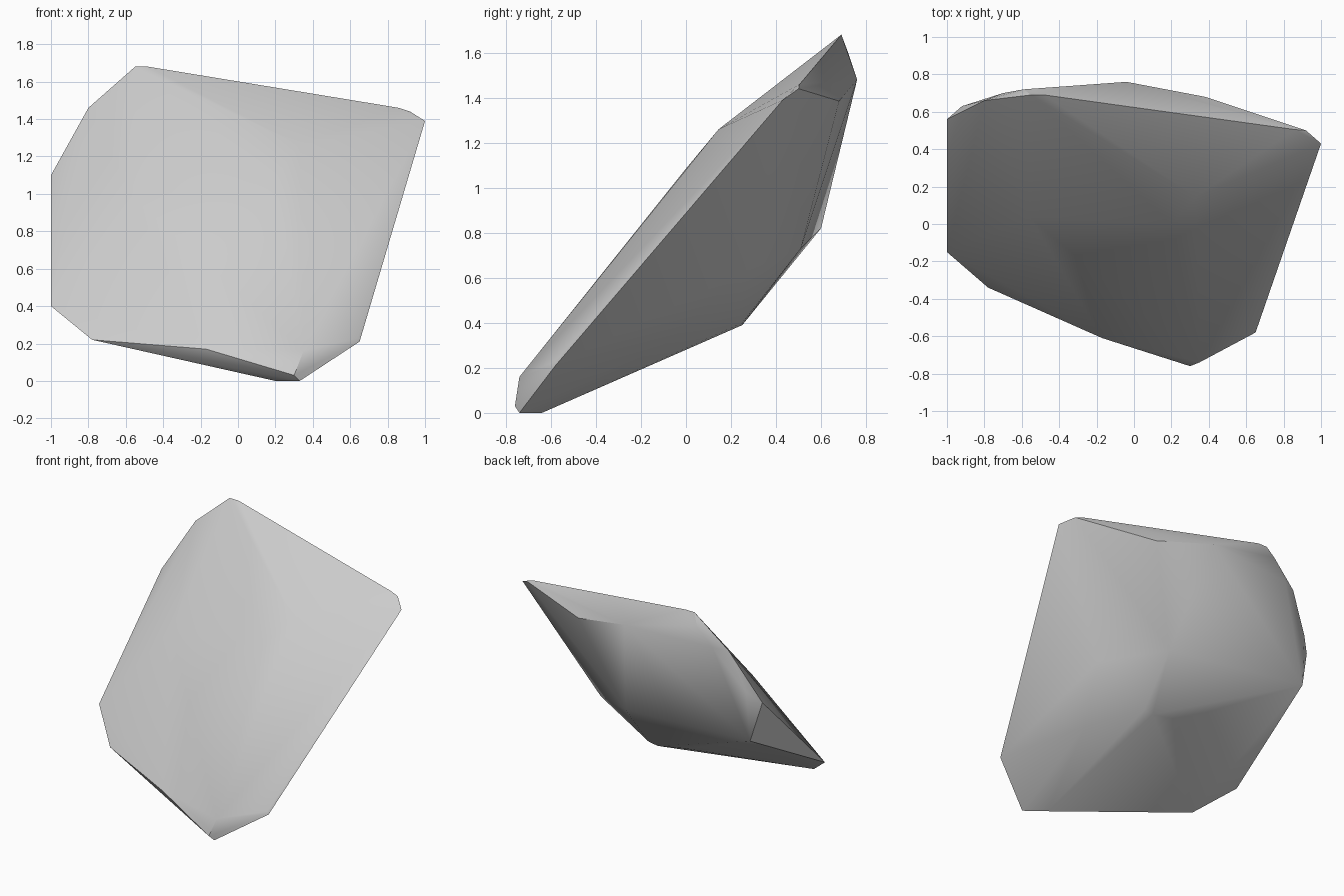
import bpy, bmesh, math

# Corner points of the leaning boulder, grouped by region
front_face = [(0.33, 0.145, 1.26), (0.2, 0.0, 1.085), (-0.56, 0.04, 0.98),
              (-0.4, 0.38, 1.37), (0.35, -0.74, 0.16), (-0.17, -0.61, 0.17)]
foot = [(0.2, -0.64, 0.0), (0.33, -0.74, 0.0), (0.3, -0.76, 0.03),
        (0.65, -0.58, 0.21), (0.64, -0.58, 0.23), (-0.78, -0.34, 0.22)]
left_side = [(-1, -0.15, 0.4), (-1, 0.56, 1.1), (-0.93, 0.6, 0.82),
             (-0.92, 0.63, 1.18), (-0.8, 0.66, 1.46), (-0.74, 0.63, 0.95)]
peak = [(-0.55, 0.69, 1.68), (-0.48, 0.69, 1.68), (-0.59, 0.72, 1.6),
        (-0.7, 0.7, 1.47)]
right_corner = [(1, 0.43, 1.39), (0.86, 0.505, 1.46), (0.92, 0.5, 1.44)]
back = [(-0.04, 0.76, 1.48), (0.38, 0.68, 1.385), (0.51, 0.24, 0.62),
        (0.05, 0.25, 0.39), (0.12, 0.25, 0.4), (-0.17, 0.25, 0.43),
        (0.36, -0.06, 0.325), (0.125, 0.51, 0.73)]

# Rock: faceted convex shell around the corners
bm = bmesh.new()
for p in front_face + foot + left_side + peak + right_corner + back:
    bm.verts.new(p)
bmesh.ops.convex_hull(bm, input=bm.verts[:])
loose = [v for v in bm.verts if not v.link_faces]
bmesh.ops.delete(bm, geom=loose, context='VERTS')
bmesh.ops.recalc_face_normals(bm, faces=bm.faces[:])

mesh = bpy.data.meshes.new("rock")
bm.to_mesh(mesh)
bm.free()
rock = bpy.data.objects.new("rock", mesh)
bpy.context.collection.objects.link(rock)

# Softened facets with sharp rims
bpy.context.view_layer.objects.active = rock
rock.select_set(True)
bpy.ops.object.shade_smooth_by_angle(angle=math.radians(30))
